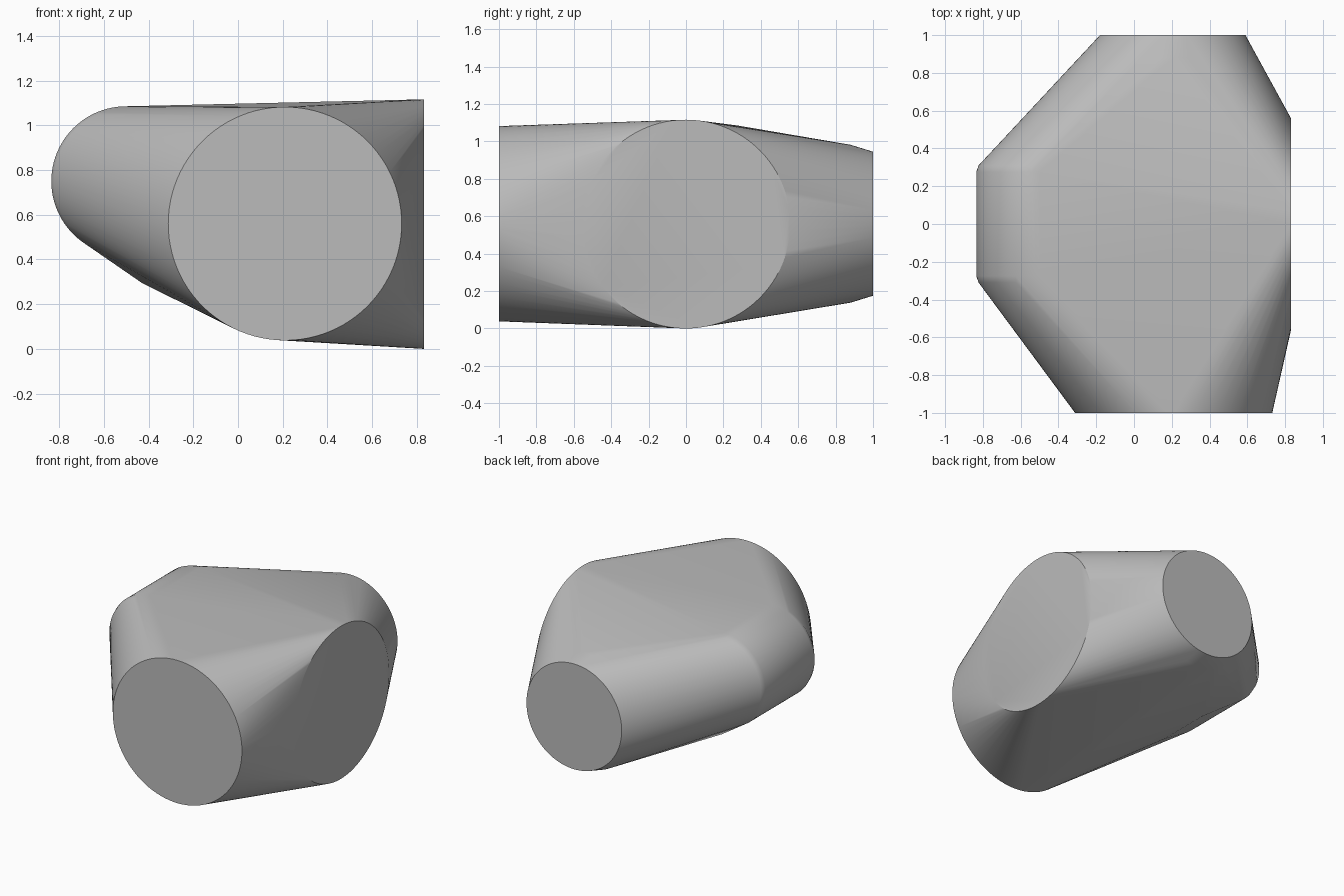
import bpy
import bmesh
from math import cos, sin, tau, radians
from mathutils import Vector

cube = bpy.data.objects.get("Cube")
if cube:
    bpy.data.objects.remove(cube)

SIDES = 96


def ring(bm, centre, radius, axis):
    """Add a circle of points facing along the y or x axis."""
    for i in range(SIDES):
        a = tau * i / SIDES
        u, v = radius * cos(a), radius * sin(a)
        offset = Vector((u, 0, v)) if axis == "y" else Vector((0, u, v))
        bm.verts.new(Vector(centre) + offset)


bm = bmesh.new()

# Flat round ports at the front, back and left side
ring(bm, (0.21, -1, 0.56), 0.522, "y")
ring(bm, (0.205, 1, 0.56), 0.385, "y")
ring(bm, (0.205, 0.88, 0.56), 0.422, "y")
ring(bm, (0.832, 0, 0.558), 0.558, "x")

# Rounded drum on the right side, with softened rims
for side in (-1, 1):
    for y, radius in ((0.275, 0.335), (0.31, 0.323), (0.335, 0.295)):
        ring(bm, (-0.5, side * y, 0.75), radius, "y")
    # Ridge under the drum
    bm.verts.new((-0.43, side * 0.2, 0.295))

# Stretch one convex skin over all the rings
bmesh.ops.convex_hull(bm, input=bm.verts[:])
loose = [v for v in bm.verts if not v.link_faces]
bmesh.ops.delete(bm, geom=loose, context="VERTS")
bmesh.ops.dissolve_limit(bm, angle_limit=radians(0.2), verts=bm.verts[:], edges=bm.edges[:])
bmesh.ops.recalc_face_normals(bm, faces=bm.faces[:])

mesh = bpy.data.meshes.new("hull_body")
bm.to_mesh(mesh)
bm.free()
body = bpy.data.objects.new("hull_body", mesh)
bpy.context.collection.objects.link(body)

# Plain grey finish
grey = bpy.data.materials.new("plain_grey")
grey.use_nodes = True
colour = (0.5, 0.5, 0.5, 1)
grey.diffuse_color = colour
grey.node_tree.nodes["Principled BSDF"].inputs["Base Color"].default_value = colour
mesh.materials.append(grey)

# Smooth walls with crisp port rims
bpy.ops.object.select_all(action="DESELECT")
body.select_set(True)
bpy.context.view_layer.objects.active = body
bpy.ops.object.shade_smooth_by_angle(angle=radians(30))
